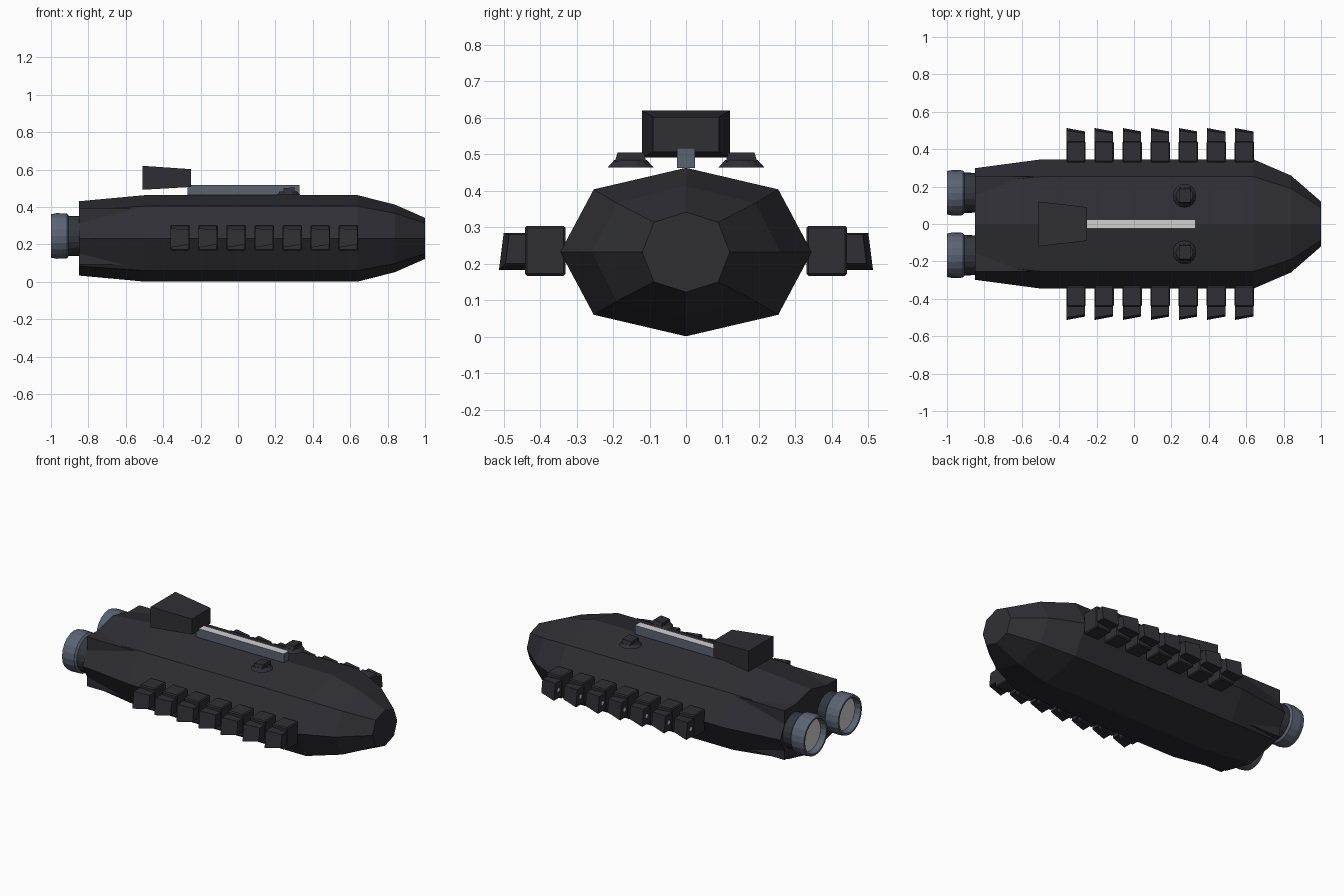
import bpy, bmesh, math
from mathutils import Vector

if "Cube" in bpy.data.objects:
    bpy.data.objects.remove(bpy.data.objects["Cube"])


def mat(name, r, g, b):
    m = bpy.data.materials.new(name)
    m.diffuse_color = (r, g, b, 1)
    m.use_nodes = True
    m.node_tree.nodes["Principled BSDF"].inputs["Base Color"].default_value = m.diffuse_color
    return m


HULL = mat("dark hull", 0.028, 0.028, 0.036)
SLATE = mat("slate metal", 0.105, 0.125, 0.17)
NECK = mat("dark slate", 0.033, 0.037, 0.047)
LIGHT = mat("pale light", 0.62, 0.63, 0.62)


def finish(name, bm, mats, rule=None, bevel=0):
    bmesh.ops.recalc_face_normals(bm, faces=bm.faces)
    if rule:
        for f in bm.faces:
            f.material_index = rule(f)
    me = bpy.data.meshes.new(name)
    bm.to_mesh(me)
    bm.free()
    for m in mats:
        me.materials.append(m)
    ob = bpy.data.objects.new(name, me)
    bpy.context.collection.objects.link(ob)
    if bevel:
        mod = ob.modifiers.new("bevel", 'BEVEL')
        mod.width = bevel
        mod.segments = 1
    return ob


def loft(rings, cap=True):
    """Skin a list of closed rings of equal length."""
    bm = bmesh.new()
    vs = [[bm.verts.new(p) for p in r] for r in rings]
    n = len(rings[0])
    for a, b in zip(vs, vs[1:]):
        for i in range(n):
            j = (i + 1) % n
            bm.faces.new((a[i], a[j], b[j], b[i]))
    if cap:
        bm.faces.new(vs[0])
        bm.faces.new(vs[-1])
    return bm


def rect(x, y0, y1, z0, z1, y0t=None, y1t=None):
    """Four-sided ring in the YZ plane, optional different width at the top."""
    return [(x, y0, z0), (x, y1, z0),
            (x, y1 if y1t is None else y1t, z1), (x, y0 if y0t is None else y0t, z1)]


def box(x0, x1, y0, y1, z0, z1):
    return loft([rect(x0, y0, y1, z0, z1), rect(x1, y0, y1, z0, z1)])


def disc(name, x, y, z, r, n, m):
    bm = bmesh.new()
    bm.faces.new([bm.verts.new((x, y + r * math.cos(2 * math.pi * i / n),
                                z + r * math.sin(2 * math.pi * i / n))) for i in range(n)][::-1])
    me = bpy.data.meshes.new(name)
    bm.to_mesh(me)
    bm.free()
    me.materials.append(m)
    bpy.context.collection.objects.link(bpy.data.objects.new(name, me))


# Hull: eight-sided section scaled along x
section = [(0, .231), (.253, .172), (.345, 0), (.253, -.172),
           (0, -.231), (-.253, -.172), (-.345, 0), (-.253, .172)]
stations = [(-.85, .865, .86), (-.5, 1, 1), (.64, 1, 1), (.84, .75, .78), (1, .348, .475)]
finish("hull", loft([[(x, y * sy, .232 + z * sz) for y, z in section]
                     for x, sy, sz in stations]), [HULL])

# Engine block whose corners poke out of the tapered stern
finish("engine_block", box(-.85, -.48, -.255, .255, .092, .395), [HULL])

# Dorsal rail with a pale top
finish("dorsal_rail", box(-.27, .33, -.025, .025, .463, .518), [SLATE, LIGHT],
       lambda f: int(f.normal.z > .5))

# Command tower, narrowing forward
finish("command_tower", loft([rect(-.51, -.12, .12, .492, .62),
                              rect(-.25, -.09, .09, .507, .602)]), [HULL])

for s in (-1, 1):
    side = "left" if s > 0 else "right"

    # Engine nozzle: lathed around x
    prof = [(-.8, .105), (-.905, .108), (-.915, .12), (-.97, .122),
            (-1, .116), (-1, .104), (-.965, .098), (-.95, .09)]
    n = 20
    rings = [[(x, s * .167 + r * math.cos(2 * math.pi * i / n),
               .245 + r * math.sin(2 * math.pi * i / n)) for i in range(n)] for x, r in prof]
    finish("engine_" + side, loft(rings), [SLATE, NECK],
           lambda f: int(f.calc_center_median().x > -.908))
    disc("engine_glow_" + side, -.965, s * .167, .245, .097, n, LIGHT)

    # Deck turret: low cone with a small gun housing
    bm = bmesh.new()
    bmesh.ops.create_cone(bm, cap_ends=True, segments=16, radius1=.063, radius2=.045, depth=.02)
    bmesh.ops.translate(bm, verts=bm.verts, vec=Vector((.27, s * .152, .474)))
    finish("turret_base_" + side, bm, [HULL])
    yc = s * .152
    finish("turret_housing_" + side,
           loft([rect(.242, yc - .043, yc + .043, .48, .5, yc - .036, yc + .036),
                 rect(.302, yc - .043, yc + .043, .48, .505, yc - .036, yc + .036)]), [HULL])

    # Seven side pods, each with a block, an outer wedge and a rear lamp
    for k in range(7):
        x = -.31 + .15 * k
        tag = "%s_%d" % (side, k + 1)
        a, b = sorted((s * .33, s * .442))
        finish("pod_block_" + tag, box(x - .052, x + .052, a, b, .167, .304),
               [HULL], bevel=.006)
        finish("pod_wedge_" + tag,
               loft([rect(x - .05, s * .436, s * .513, .183, .285, s * .436, s * .5),
                     rect(x + .048, s * .436, s * .495, .2, .28, s * .436, s * .485)]), [HULL])
        disc("pod_lamp_" + tag, x - .053, s * .472, .235, .012, 8, LIGHT)
